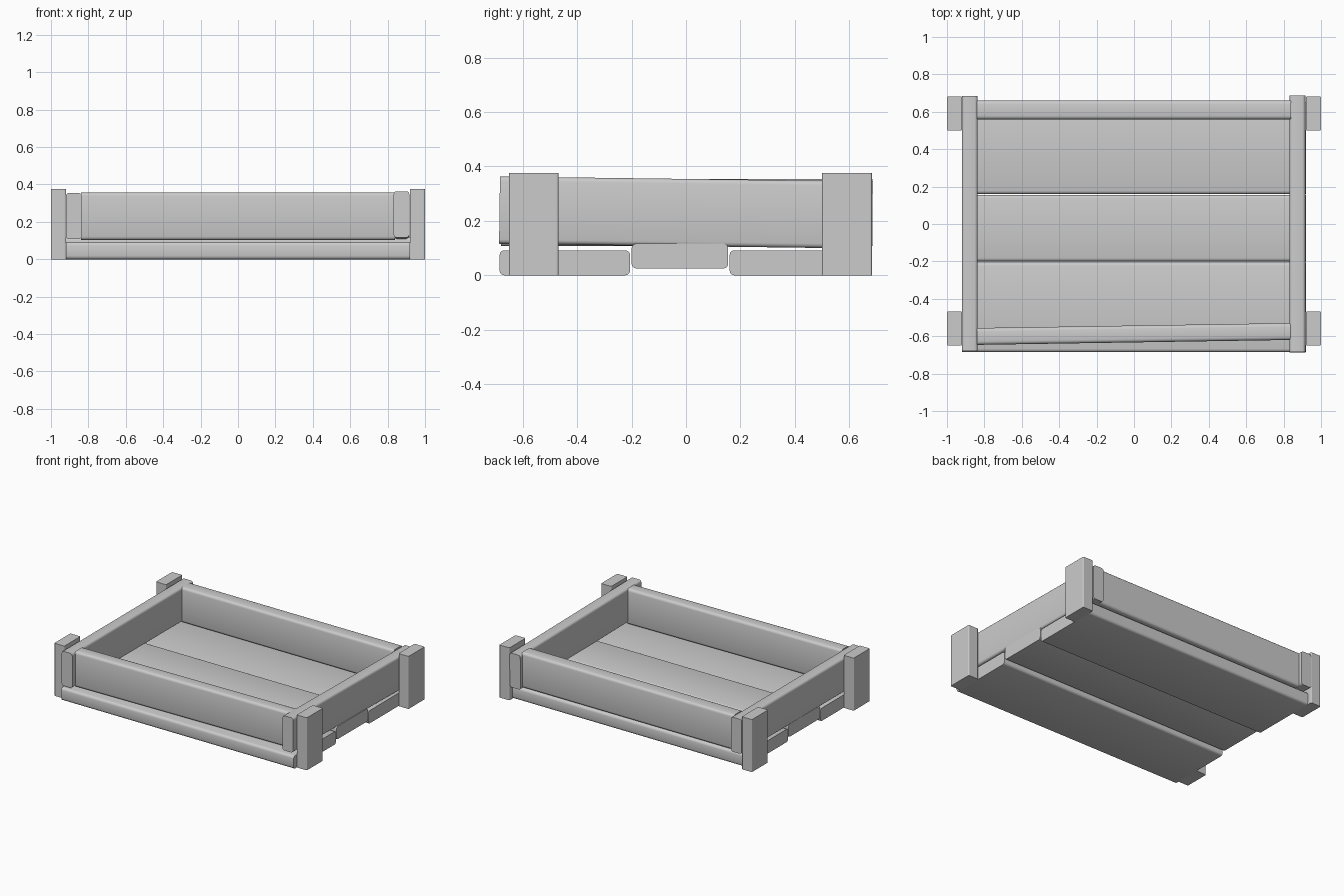
import bpy, bmesh
from math import radians
from mathutils import Matrix, Vector

cube = bpy.data.objects.get("Cube")
if cube:
    bpy.data.objects.remove(cube, do_unlink=True)

grey = bpy.data.materials.new("plain_grey")
grey.use_nodes = True
COLOUR = (0.6, 0.6, 0.6, 1)
grey.diffuse_color = COLOUR
grey.node_tree.nodes["Principled BSDF"].inputs["Base Color"].default_value = COLOUR


def board(name, low, high, axis, radius, smooth=True, tilt=(0, 'X')):
    """Board between two corners; only the edges along its length are rounded."""
    low, high = Vector(low), Vector(high)
    bm = bmesh.new()
    bmesh.ops.create_cube(bm, size=1)
    bmesh.ops.scale(bm, vec=high - low, verts=bm.verts)
    long_edges = [e for e in bm.edges
                  if abs(e.verts[0].co[axis] - e.verts[1].co[axis]) > 0.01]
    bmesh.ops.bevel(bm, geom=long_edges, offset=radius, segments=3,
                    profile=0.5, affect='EDGES')
    bm.transform(Matrix.Rotation(radians(tilt[0]), 4, tilt[1]))
    mesh = bpy.data.meshes.new(name)
    bm.to_mesh(mesh)
    bm.free()
    mesh.materials.append(grey)
    obj = bpy.data.objects.new(name, mesh)
    obj.location = (low + high) / 2
    bpy.context.collection.objects.link(obj)
    if smooth:
        bpy.ops.object.select_all(action='DESELECT')
        obj.select_set(True)
        bpy.context.view_layer.objects.active = obj
        bpy.ops.object.shade_smooth_by_angle(angle=radians(40))
    return obj


# Floor planks, the middle one raised
for name, y0, y1, z in (("front", -0.685, -0.205, 0.0),
                        ("middle", -0.2, 0.155, 0.025),
                        ("back", 0.16, 0.65, 0.0)):
    board(name + "_floor_plank", (-0.92, y0, z), (0.92, y1, z + 0.092), 0, 0.018)

# End walls, the one on the left leaning slightly down to the back
board("right_wall", (-0.92, -0.68, 0.107), (-0.836, 0.685, 0.354), 1, 0.016)
board("left_wall", (0.832, -0.685, 0.107), (0.916, 0.685, 0.354), 1, 0.016,
      tilt=(-0.75, 'X'))

# Long walls, the front one slightly askew
board("front_wall", (-0.84, -0.633, 0.103), (0.84, -0.543, 0.357), 0, 0.018,
      tilt=(0.9, 'Z'))
board("back_wall", (-0.84, 0.56, 0.103), (0.84, 0.66, 0.355), 0, 0.018)

# Corner posts
for side, x in (("right", -0.96), ("left", 0.96)):
    for end, y0, y1 in (("front", -0.65, -0.468), ("back", 0.5, 0.683)):
        board(f"{end}_{side}_post", (x - 0.04, y0, 0), (x + 0.04, y1, 0.376),
              2, 0.007, smooth=False)
